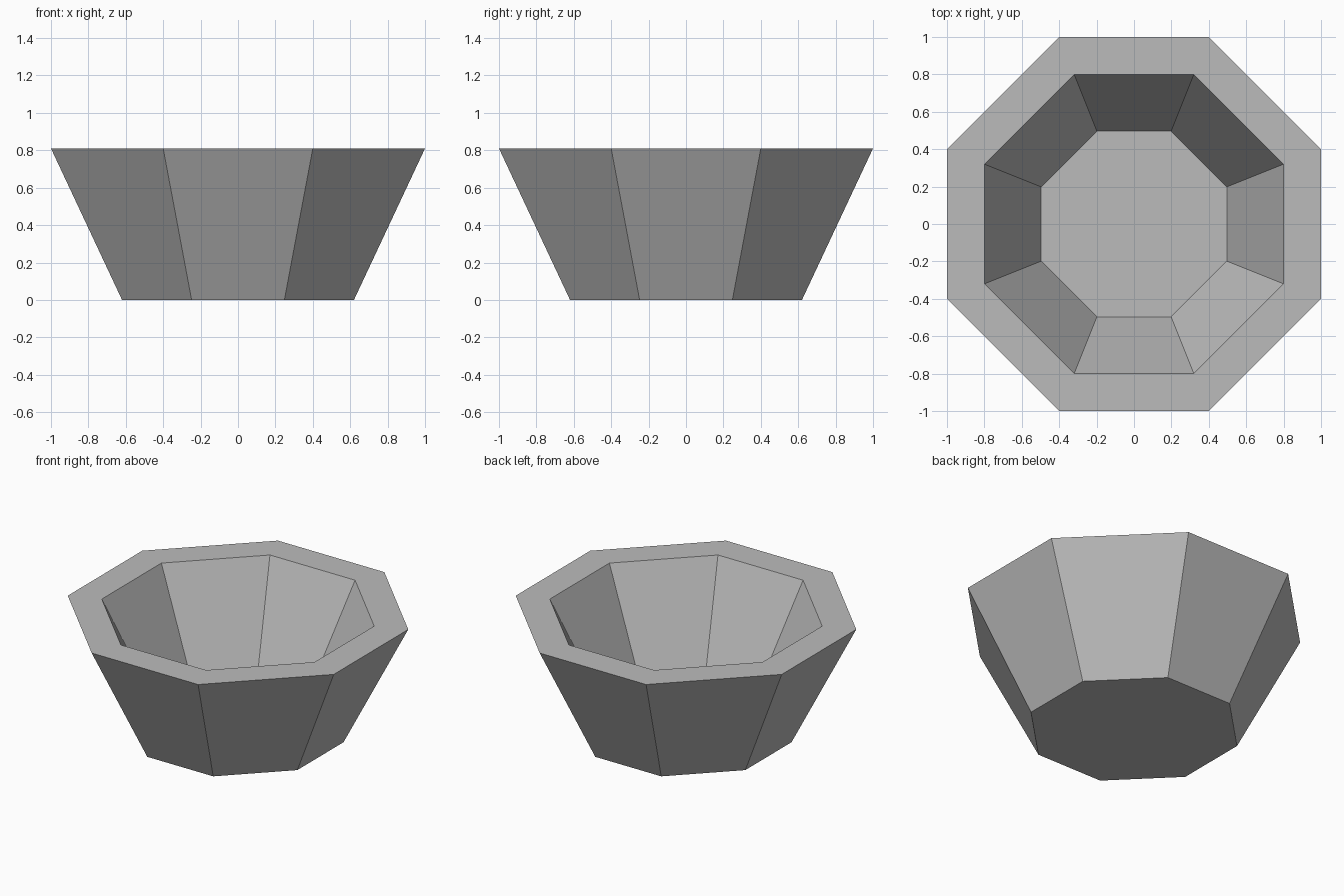
import bpy
import bmesh

default_cube = bpy.data.objects.get("Cube")
if default_cube:
    bpy.data.objects.remove(default_cube, do_unlink=True)

HEIGHT = 0.81
FOOT = 0.62      # half width at the base, relative to the rim
CORNER = 0.4     # half length of a straight side, relative to half width
INNER = 0.8      # size of the hollow, relative to the outside

# Plain grey material
grey = bpy.data.materials.new("grey")
grey.use_nodes = True
colour = (0.5, 0.5, 0.5, 1)
grey.diffuse_color = colour
grey.node_tree.nodes["Principled BSDF"].inputs["Base Color"].default_value = colour


def octagon(bm, half, z):
    """Ring of eight vertices, counter-clockwise seen from above."""
    quarter = [(1, -CORNER), (1, CORNER)]
    ring = []
    for _ in range(4):
        ring += [bm.verts.new((x * half, y * half, z)) for x, y in quarter]
        quarter = [(-y, x) for x, y in quarter]
    return ring


def bridge(bm, a, b):
    for i in range(len(a)):
        j = (i + 1) % len(a)
        bm.faces.new((a[i], a[j], b[j], b[i]))


# Bowl: base, outer walls, flat rim, inner walls, floor
bm = bmesh.new()
profile = [(FOOT, 0), (1, HEIGHT), (INNER, HEIGHT),
           (INNER * FOOT, HEIGHT * (1 - INNER))]
rings = [octagon(bm, half, z) for half, z in profile]
for lower, upper in zip(rings, rings[1:]):
    bridge(bm, lower, upper)
bm.faces.new(rings[0][::-1])
bm.faces.new(rings[-1])
bmesh.ops.recalc_face_normals(bm, faces=bm.faces)

mesh = bpy.data.meshes.new("bowl")
bm.to_mesh(mesh)
bm.free()
mesh.materials.append(grey)
bowl = bpy.data.objects.new("bowl", mesh)
bpy.context.collection.objects.link(bowl)
